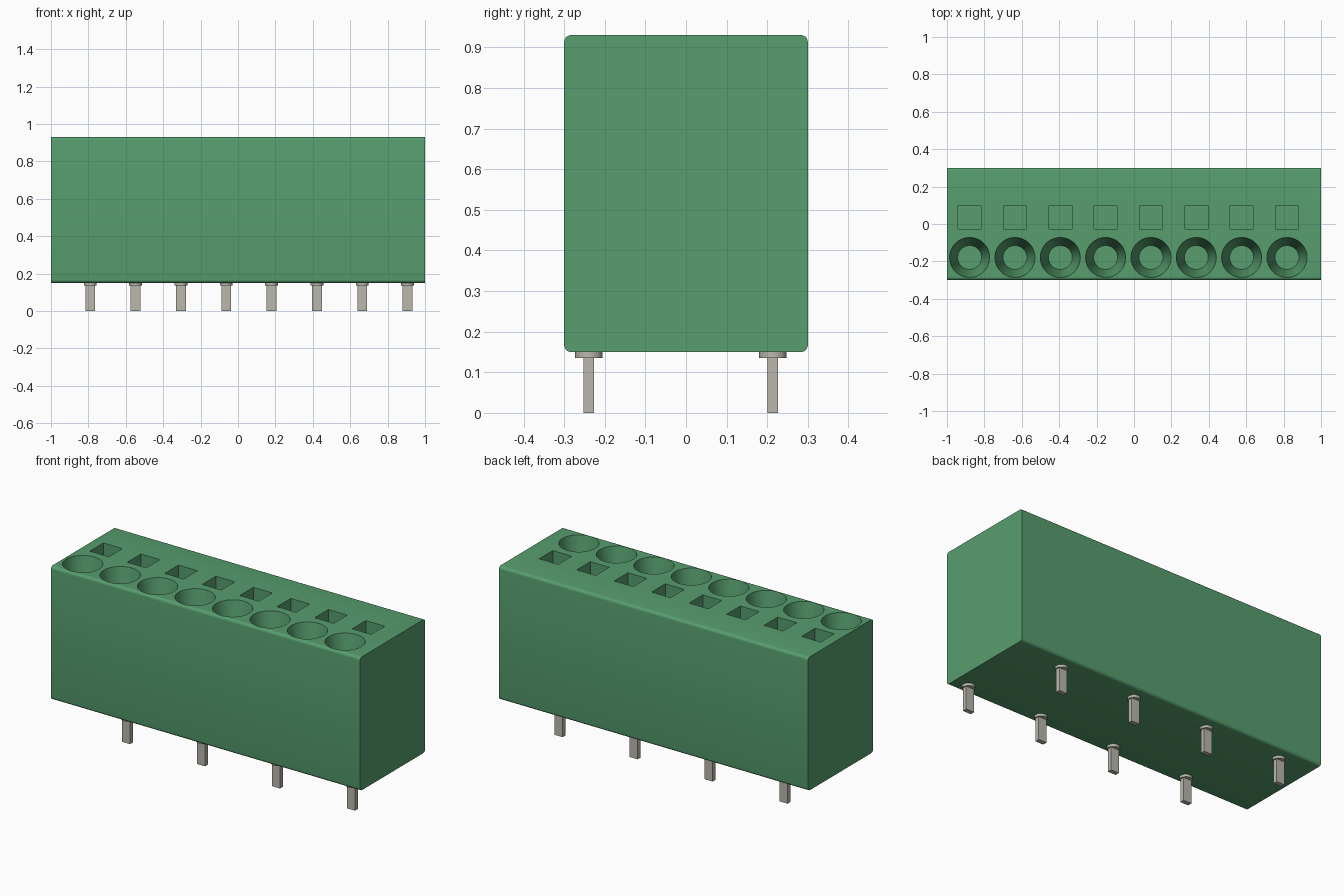
import bpy, bmesh, math
from mathutils import Matrix, Vector

cube = bpy.data.objects.get("Cube")
if cube:
    bpy.data.objects.remove(cube, do_unlink=True)


def material(name, rgb):
    m = bpy.data.materials.new(name)
    m.use_nodes = True
    m.diffuse_color = (*rgb, 1)
    bsdf = next(n for n in m.node_tree.nodes if n.type == "BSDF_PRINCIPLED")
    bsdf.inputs["Base Color"].default_value = (*rgb, 1)
    return m


GREEN = material("green plastic", (0.095, 0.34, 0.155))
METAL = material("pale metal", (0.49, 0.475, 0.415))

PITCH, COUNT = 0.2424, 8
BOTTOM, TOP = 0.15, 0.93


def add_box(bm, centre, size):
    bmesh.ops.create_cube(bm, size=1, matrix=Matrix.Translation(centre) @ Matrix.Diagonal((*size, 1)))


def add_cone(bm, centre, r_low, r_high, depth, sides):
    bmesh.ops.create_cone(bm, cap_ends=True, segments=sides, radius1=r_low, radius2=r_high,
                          depth=depth, matrix=Matrix.Translation(centre))


def finish(bm, name, mat):
    bmesh.ops.recalc_face_normals(bm, faces=bm.faces)
    me = bpy.data.meshes.new(name)
    bm.to_mesh(me)
    bm.free()
    me.materials.append(mat)
    ob = bpy.data.objects.new(name, me)
    bpy.context.collection.objects.link(ob)
    return ob


def activate(ob):
    bpy.ops.object.select_all(action="DESELECT")
    ob.select_set(True)
    bpy.context.view_layer.objects.active = ob


# Housing block with its long edges rounded and its ends sharp
bm = bmesh.new()
add_box(bm, (0, 0, (BOTTOM + TOP) / 2), (2, 0.6, TOP - BOTTOM))
long_edges = [e for e in bm.edges if abs(e.verts[0].co.x - e.verts[1].co.x) > 1]
bmesh.ops.bevel(bm, geom=long_edges, offset=0.017, segments=5, profile=0.5, affect="EDGES")
housing = finish(bm, "housing", GREEN)

# Cutter: tapered round wire entries in front, square release slots behind
bm = bmesh.new()
CONE_DEPTH, SLOT_DEPTH, OVER = 0.25, 0.25, 0.02
R_TOP, R_FLOOR = 0.107, 0.064
r_over = R_TOP + (R_TOP - R_FLOOR) * OVER / CONE_DEPTH
for i in range(COUNT):
    x = -0.879 + i * PITCH
    add_cone(bm, (x, -0.179, TOP + (OVER - CONE_DEPTH) / 2), R_FLOOR, r_over, CONE_DEPTH + OVER, 48)
    add_box(bm, (x, 0.037, TOP + (OVER - SLOT_DEPTH) / 2), (0.123, 0.126, SLOT_DEPTH + OVER))
cutter = finish(bm, "hole_cutter", GREEN)
cutter.hide_render = True

activate(housing)
mod = housing.modifiers.new("holes", "BOOLEAN")
mod.operation = "DIFFERENCE"
mod.solver = "EXACT"
mod.object = cutter
bpy.ops.object.modifier_apply(modifier=mod.name)
bpy.data.objects.remove(cutter, do_unlink=True)
bpy.ops.object.shade_smooth_by_angle(angle=math.radians(30))

# Solder pins, alternating between the back and front rows, each with a round collar
for i in range(COUNT):
    x = -0.79 + i * PITCH
    y = 0.214 if i % 2 == 0 else -0.239
    bm = bmesh.new()
    add_box(bm, (x, y, 0.0725), (0.052, 0.026, 0.145))
    add_cone(bm, (x, y, 0.1435), 0.034, 0.034, 0.017, 32)
    pin = finish(bm, f"pin_{i + 1}", METAL)
    activate(pin)
    bpy.ops.object.shade_smooth_by_angle(angle=math.radians(30))
